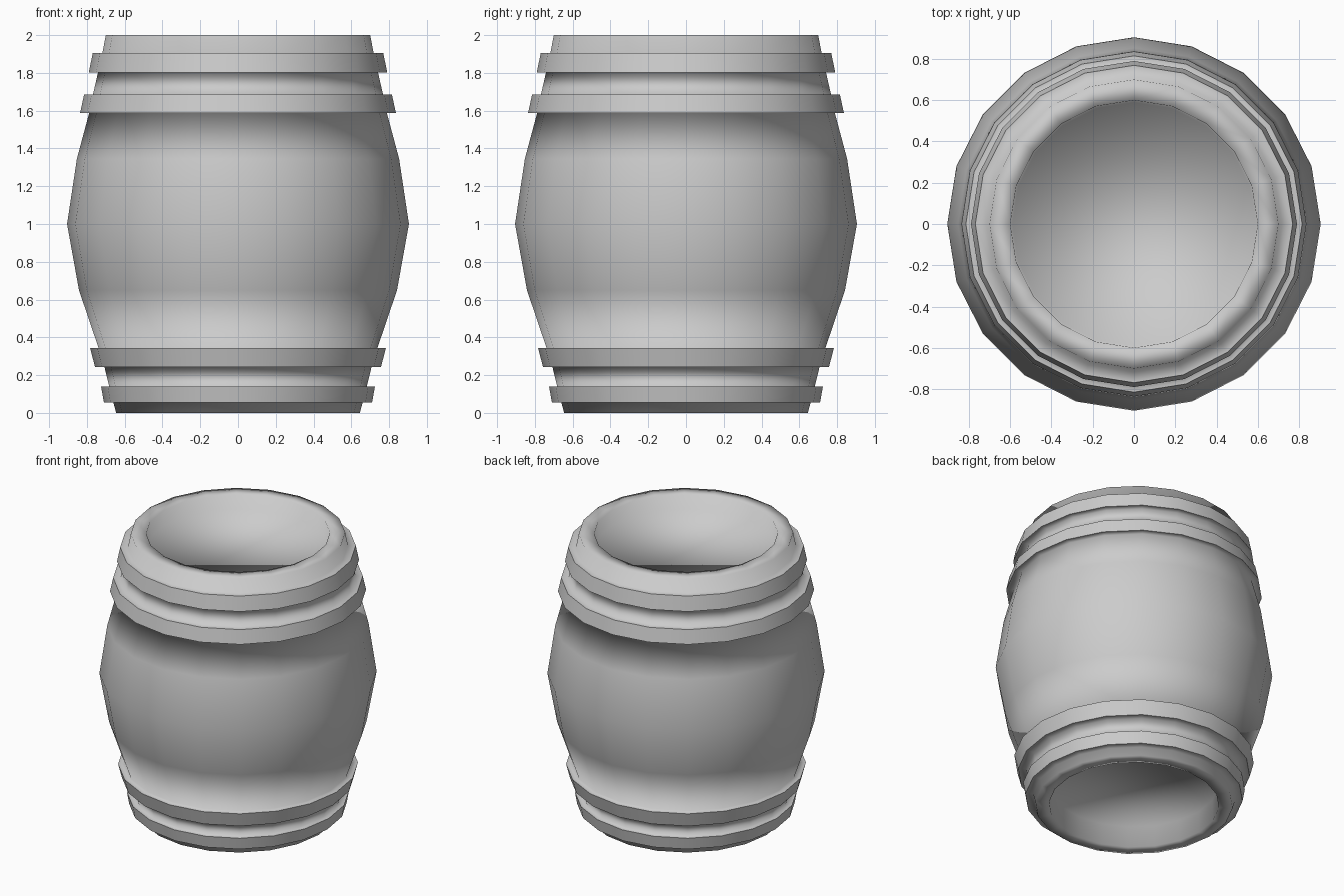
import bpy, bmesh, math

if "Cube" in bpy.data.objects:
    bpy.data.objects.remove(bpy.data.objects["Cube"])

SIDES = 20


def lathe(name, profile):
    """Revolve a (radius, z) profile; its first and last rings are closed by flat heads."""
    bm = bmesh.new()
    rings = []
    for r, z in profile:
        rings.append([bm.verts.new((r * math.cos(2 * math.pi * i / SIDES),
                                    r * math.sin(2 * math.pi * i / SIDES), z))
                      for i in range(SIDES)])
    for a, b in zip(rings, rings[1:]):
        for i in range(SIDES):
            j = (i + 1) % SIDES
            bm.faces.new((a[i], a[j], b[j], b[i]))

    # flat heads
    bm.faces.new(rings[0])
    bm.faces.new(rings[-1])
    bmesh.ops.recalc_face_normals(bm, faces=bm.faces)

    # smooth shading with crisp hoop corners, soft inner corners and rims
    for f in bm.faces:
        f.smooth = True
    for e in bm.edges:
        at_rim = all(v.co.z in (0.0, 2.0) for v in e.verts)
        e.smooth = at_rim or e.calc_face_angle_signed(0) < math.radians(40)

    mesh = bpy.data.meshes.new(name)
    bm.to_mesh(mesh)
    bm.free()
    obj = bpy.data.objects.new(name, mesh)
    bpy.context.collection.objects.link(obj)
    return obj


def hoop(z0, body0, out0, z1, body1, out1):
    """Four profile points stepping out from the staves and back in."""
    return [(body0, z0), (out0, z0), (out1, z1), (body1, z1)]


profile = (
    # recessed lower head and rim
    [(0.55, 0.15), (0.555, 0.0), (0.645, 0.0)]
    # lower hoops
    + hoop(0.055, 0.66, 0.71, 0.14, 0.682, 0.725)
    + hoop(0.243, 0.707, 0.757, 0.343, 0.738, 0.783)
    # bulging staves
    + [(0.842, 0.65), (0.905, 1.0), (0.853, 1.345)]
    # upper hoops
    + hoop(1.588, 0.788, 0.836, 1.685, 0.768, 0.815)
    + hoop(1.803, 0.741, 0.79, 1.905, 0.718, 0.769)
    # rim and recessed upper head
    + [(0.70, 2.0), (0.60, 2.0), (0.59, 1.9)]
)
lathe("barrel", profile)
